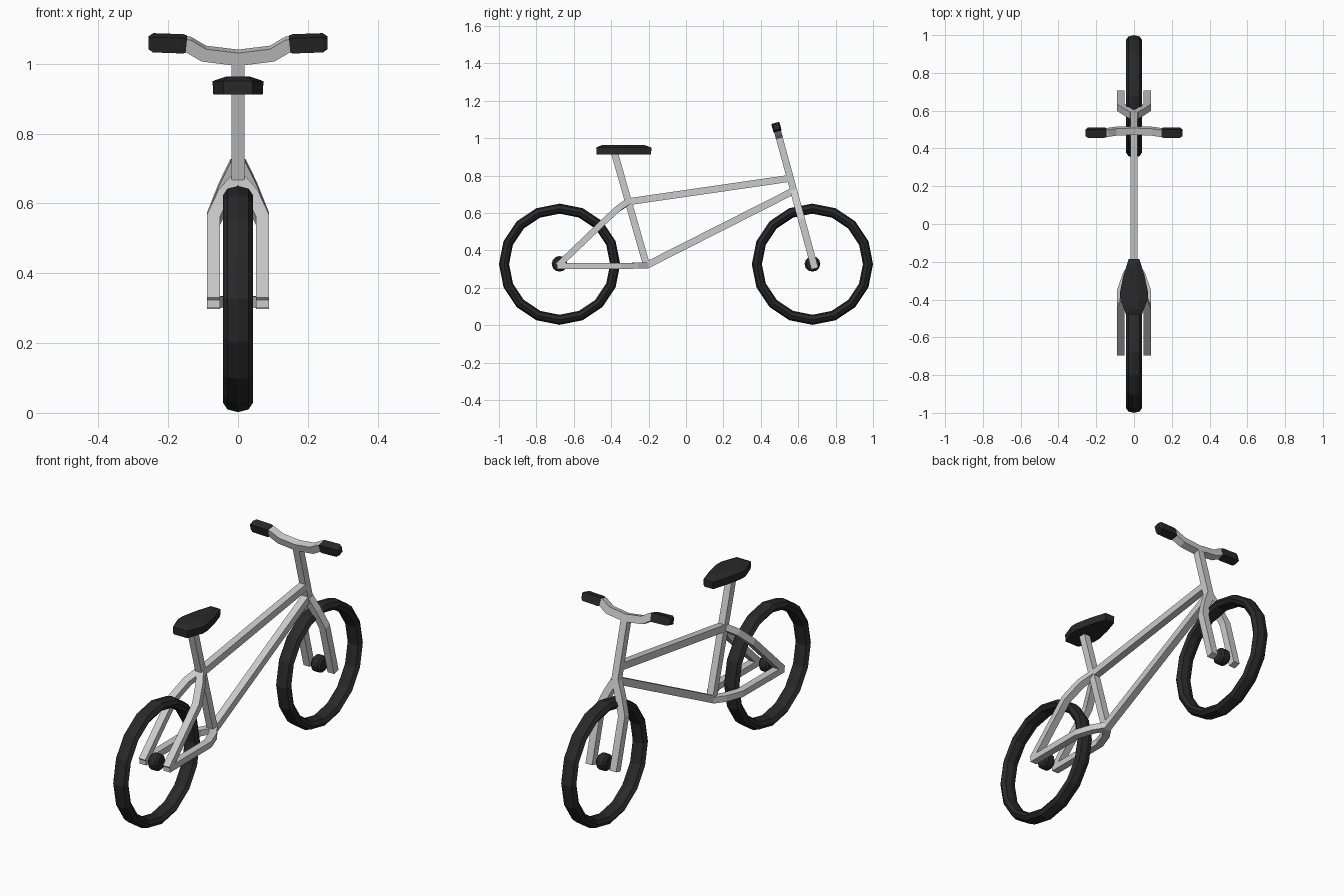
import bpy, bmesh, math
from mathutils import Vector as V

if "Cube" in bpy.data.objects:
    bpy.data.objects.remove(bpy.data.objects["Cube"])

black = bpy.data.materials.new("black_rubber")
black.diffuse_color = (0.022, 0.022, 0.022, 1)
black.use_nodes = True
black.node_tree.nodes["Principled BSDF"].inputs["Base Color"].default_value = black.diffuse_color
X = V((1, 0, 0))


def finish(name, bm, mat=None, mirror=False):
    bmesh.ops.recalc_face_normals(bm, faces=bm.faces)
    me = bpy.data.meshes.new(name)
    bm.to_mesh(me)
    bm.free()
    ob = bpy.data.objects.new(name, me)
    bpy.context.collection.objects.link(ob)
    if mat:
        me.materials.append(mat)
    if mirror:
        ob.modifiers.new("mirror", 'MIRROR').use_clip = False
    return ob


def bridge(bm, a, b):
    n = len(a)
    for i in range(n):
        bm.faces.new((a[i], a[(i + 1) % n], b[(i + 1) % n], b[i]))


def sweep(name, pts, ref, w, h, mat=None, mirror=False, scales=None):
    """Mitred rectangular tube: w along ref, h across the path plane."""
    bm = bmesh.new()
    pts = [V(p) for p in pts]
    ref = V(ref).normalized()
    rings = []
    for i, p in enumerate(pts):
        d1 = (p - pts[i - 1]).normalized() if i else (pts[1] - p).normalized()
        d2 = (pts[i + 1] - p).normalized() if i < len(pts) - 1 else d1
        t = (d1 + d2).normalized()
        s = scales[i] if scales else 1
        v = t.cross(ref).normalized() * (h / 2 * s / max(t.dot(d1), 0.5))
        u = ref * (w / 2 * s)
        rings.append([bm.verts.new(p + a * u + b * v)
                      for a, b in ((1, 1), (-1, 1), (-1, -1), (1, -1))])
    for a, b in zip(rings, rings[1:]):
        bridge(bm, a, b)
    bm.faces.new(rings[0])
    bm.faces.new(rings[-1])
    return finish(name, bm, mat, mirror)


def lathe(name, y, z, profile, sides, closed, mat):
    """Revolve (x, radius) points about an x axis through (y, z)."""
    bm = bmesh.new()
    rings = []
    for x, r in profile:
        rings.append([bm.verts.new((x, y + r * math.sin(k * math.tau / sides),
                                    z + r * math.cos(k * math.tau / sides)))
                      for k in range(sides)])
    for a, b in zip(rings, rings[1:]):
        bridge(bm, a, b)
    if closed:
        bridge(bm, rings[-1], rings[0])
    else:
        bm.faces.new(rings[0])
        bm.faces.new(rings[-1])
    return finish(name, bm, mat)


# Wheels: 16-sided tyres with an octagonal section, and small hubs
tyre = [(0.043 * math.cos(k * math.pi / 4), 0.297 + 0.027 * math.sin(k * math.pi / 4))
        for k in range(8)]
hub = [(-0.028, 0.032), (-0.018, 0.042), (0.018, 0.042), (0.028, 0.032)]
for label, y in (("front", 0.676), ("rear", -0.676)):
    lathe(label + "_tyre", y, 0.326, tyre, 16, True, black)
    lathe(label + "_hub", y, 0.328, hub, 12, False, black)


# Frame tubes in the centre plane
def steer(x, z):
    return (x, 0.498 + 0.272 * (1.005 - z), z)


T = 0.037
sweep("seat_tube", [(0, -0.208, 0.31), (0, -0.382, 0.92)], X, T, T)
sweep("top_tube", [(0, -0.31, 0.66), (0, 0.555, 0.785)], X, T, T)
sweep("down_tube", [(0, -0.215, 0.318), (0, 0.565, 0.713)], X, T, T)
sweep("steering_tube", [steer(0, 0.68), steer(0, 1.02)], X, T, T)

# Fork and rear stays, one side mirrored
fork_ref = V(steer(0, 0)) - V(steer(0, 1))
fork_ref = fork_ref.cross(X)
sweep("fork", [steer(0.004, 0.715), steer(0.036, 0.65), steer(0.070, 0.565), steer(0.070, 0.303)],
      fork_ref, 0.038, 0.038, mirror=True)
sweep("seat_stay", [(0.004, -0.31, 0.66), (0.038, -0.365, 0.622),
                    (0.070, -0.44, 0.553), (0.070, -0.685, 0.318)],
      (0, 0.69, -0.72), 0.034, 0.038, mirror=True)
sweep("chain_stay", [(0.004, -0.21, 0.32), (0.04, -0.265, 0.318),
                     (0.070, -0.35, 0.317), (0.070, -0.69, 0.316)],
      (0, 0, 1), 0.032, 0.038, mirror=True)

# Handlebar and grips
bar = [(-0.155, 1.057), (-0.142, 1.055), (-0.098, 1.029), (0, 1.017),
       (0.098, 1.029), (0.142, 1.055), (0.155, 1.057)]
sweep("handlebar", [steer(x, z) for x, z in bar], fork_ref, 0.038, 0.038)
sweep("grip", [steer(x, z) for x, z in ((0.148, 1.056), (0.158, 1.057), (0.243, 1.06), (0.257, 1.06))],
      fork_ref, 0.045, 0.045, black, True, (0.92, 1, 1, 0.66))

# Seat: outlined slab with a slightly crowned top
half = [(0.028, -0.185), (0.055, -0.27), (0.073, -0.355), (0.073, -0.395), (0.042, -0.48)]
outline = half + [(-x, y) for x, y in reversed(half)]
bm = bmesh.new()
rings = [[bm.verts.new((x * s, -0.345 + (y + 0.345) * s2, z)) for x, y in outline]
         for z, s, s2 in ((0.912, 0.97, 0.99), (0.95, 1, 1), (0.964, 0.45, 0.75))]
bridge(bm, rings[0], rings[1])
bridge(bm, rings[1], rings[2])
bm.faces.new(rings[0])
bm.faces.new(rings[2])
finish("seat", bm, black)
